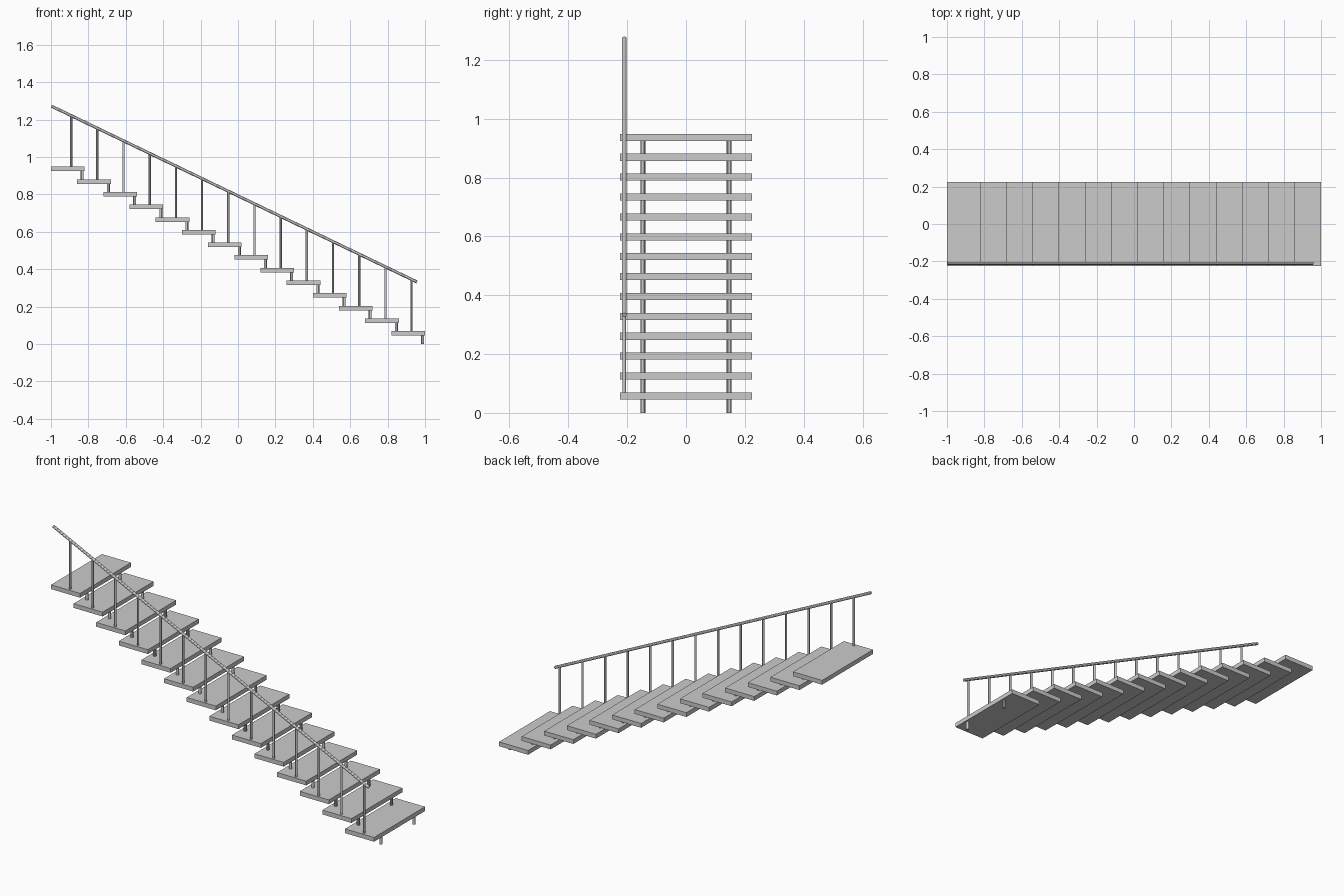
import bpy
from math import atan2, hypot, pi

if "Cube" in bpy.data.objects:
    bpy.data.objects.remove(bpy.data.objects["Cube"])

N = 14
RUN, RISE = 0.14, 0.0676
TREAD_W, TREAD_D, TREAD_T = 0.18, 0.45, 0.024
LEG_H = RISE - TREAD_T
RAIL_Y = -0.21


def box(name, size, loc, rot_y=0):
    bpy.ops.mesh.primitive_cube_add(size=1, location=loc, rotation=(0, rot_y, 0))
    ob = bpy.context.object
    ob.name = name
    ob.scale = size
    return ob


def rod(name, radius, p, q, sides=12):
    # Round bar between two points in a plane of constant y
    dx, dz = q[0] - p[0], q[2] - p[2]
    mid = [(a + b) / 2 for a, b in zip(p, q)]
    bpy.ops.mesh.primitive_cylinder_add(vertices=sides, radius=radius, depth=hypot(dx, dz),
                                        location=mid, rotation=(0, atan2(dx, dz), 0))
    ob = bpy.context.object
    ob.name = name
    bpy.ops.object.shade_smooth_by_angle()
    return ob


# Handrail line parallel to the stair pitch
RAIL_A, RAIL_B = (-0.997, RAIL_Y, 1.272), (0.957, RAIL_Y, 0.332)


def rail_z(x):
    t = (x - RAIL_A[0]) / (RAIL_B[0] - RAIL_A[0])
    return RAIL_A[2] + t * (RAIL_B[2] - RAIL_A[2])


for i in range(N):
    cx = 0.91 - i * RUN
    base = i * RISE
    top = base + RISE
    # Tread slab
    box(f"tread_{i + 1}", (TREAD_W, TREAD_D, TREAD_T), (cx, 0, top - TREAD_T / 2 + 0.002))
    # Pair of short supports under the leading edge
    for side, y in (("front", -0.146), ("back", 0.146)):
        rod(f"support_{side}_{i + 1}", 0.008, (cx + 0.077, y, base),
            (cx + 0.077, y, base + LEG_H + 0.004))
    # Baluster up to the handrail
    px = cx + 0.018
    rod(f"baluster_{i + 1}", 0.006, (px, RAIL_Y, top), (px, RAIL_Y, rail_z(px)))

# Sloping handrail
rod("handrail", 0.008, RAIL_A, RAIL_B)
